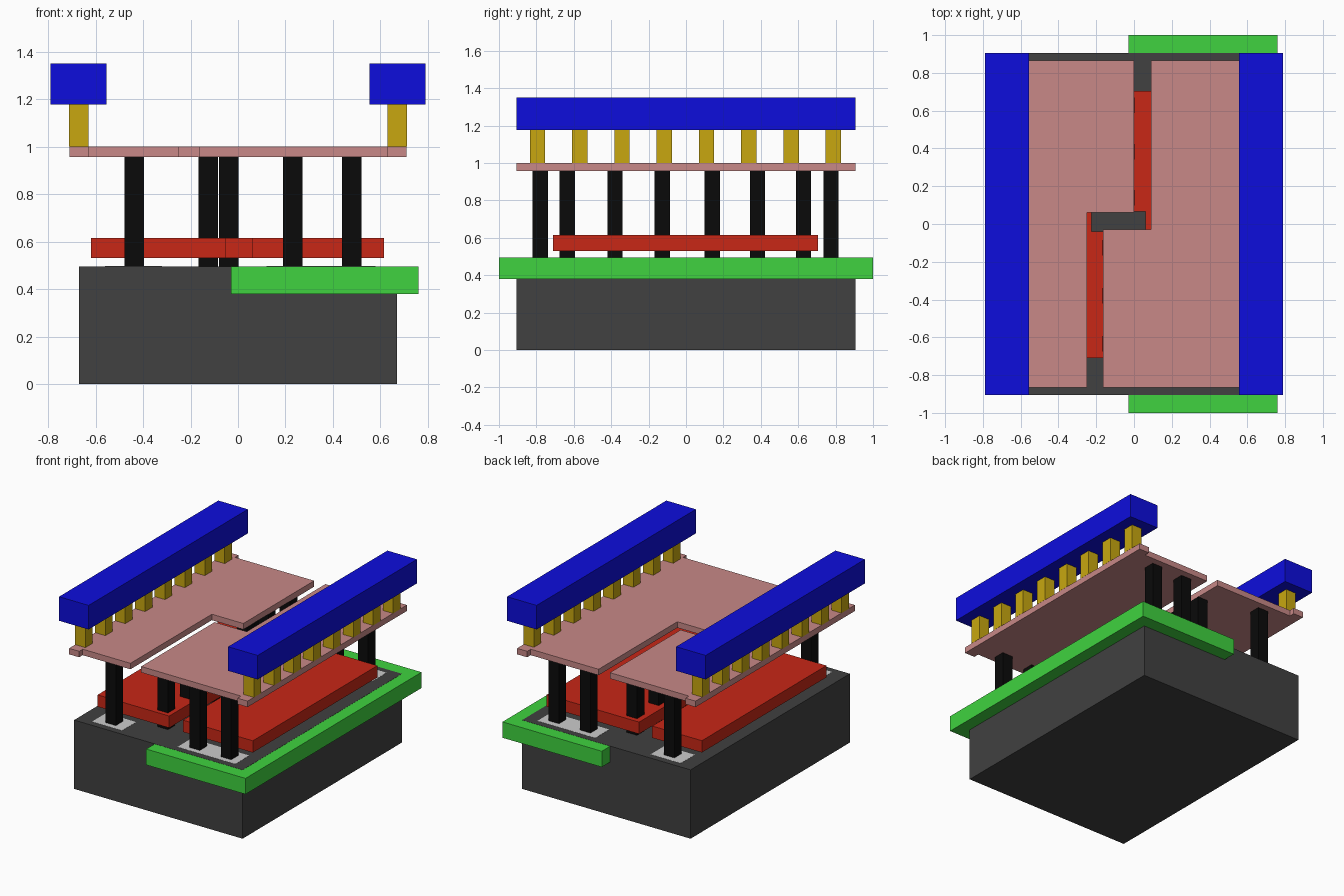
import bpy

if "Cube" in bpy.data.objects:
    bpy.data.objects.remove(bpy.data.objects["Cube"])

def material(name, r, g, b):
    m = bpy.data.materials.new(name)
    m.diffuse_color = (r, g, b, 1)
    m.use_nodes = True
    m.node_tree.nodes["Principled BSDF"].inputs["Base Color"].default_value = m.diffuse_color
    return m

DARK = material("dark_grey", 0.052, 0.052, 0.052)
BLACK = material("black", 0.003, 0.003, 0.003)
GREEN = material("green", 0.05, 0.65, 0.05)
RED = material("red", 0.58, 0.02, 0.008)
PINK = material("pink", 0.58, 0.25, 0.245)
GOLD = material("gold", 0.58, 0.39, 0.005)
BLUE = material("blue", 0.004, 0.004, 0.72)

def prism(name, outline, z0, z1, mat=None):
    """Extrude a counter-clockwise xy outline from z0 to z1."""
    n = len(outline)
    verts = [(x, y, z) for z in (z0, z1) for x, y in outline]
    faces = [tuple(reversed(range(n))), tuple(range(n, 2 * n))]
    faces += [(i, (i + 1) % n, (i + 1) % n + n, i + n) for i in range(n)]
    mesh = bpy.data.meshes.new(name)
    mesh.from_pydata(verts, [], faces)
    if mat:
        mesh.materials.append(mat)
    obj = bpy.data.objects.new(name, mesh)
    bpy.context.collection.objects.link(obj)
    return obj

def box(name, x0, x1, y0, y1, z0, z1, mat=None):
    return prism(name, [(x0, y0), (x1, y0), (x1, y1), (x0, y1)], z0, z1, mat)

def post(name, x, y, z0, z1, mat):
    return box(name, x - 0.041, x + 0.041, y - 0.041, y + 0.041, z0, z1, mat)

# Base block and the slab let into its right half
box("base_block", -0.67, 0.67, -0.905, 0.905, 0, 0.495, DARK)
box("side_slab", -0.03, 0.76, -1, 1, 0.38, 0.494, GREEN)

# Contact pads under the end posts, practically flush with the base
for s, end in ((-1, "front"), (1, "back")):
    y0, y1 = sorted((s * 0.70, s * 0.86))
    box(f"left_pad_{end}", -0.56, -0.32, y0, y1, 0.48, 0.496)
    box(f"right_pad_{end}", 0.12, 0.58, y0, y1, 0.48, 0.496)

# Lower pair of interlocking plates
prism("lower_plate_left", [(-0.62, -0.71), (-0.05, -0.71), (-0.05, -0.04),
      (-0.225, -0.04), (-0.225, 0.705), (-0.62, 0.705)], 0.53, 0.615, RED)
prism("lower_plate_right", [(0.06, -0.71), (0.615, -0.71), (0.615, 0.705),
      (-0.12, 0.705), (-0.12, 0.065), (0.06, 0.065)], 0.53, 0.615, RED)

# Upper pair of interlocking plates
prism("upper_plate_left", [(-0.63, -0.865), (-0.25, -0.865), (-0.25, 0.06),
      (0.0, 0.06), (0.0, 0.865), (-0.63, 0.865)], 0.957, 1.0, PINK)
prism("upper_plate_right", [(-0.165, -0.865), (0.63, -0.865), (0.63, 0.865),
      (0.09, 0.865), (0.09, -0.03), (-0.165, -0.03)], 0.957, 1.0, PINK)

# Black posts: three at each end and three along each inner edge
spots = [(x, y) for y in (-0.78, 0.775) for x in (-0.438, 0.23, 0.48)]
spots += [(-0.125, y) for y in (-0.635, -0.38, -0.127)]
spots += [(-0.038, y) for y in (0.14, 0.382, 0.628)]
for i, (x, y) in enumerate(spots):
    post(f"black_post_{i + 1}", x, y, 0.495, 0.957, BLACK)

# Side rails: plate edge strip, row of short posts, top beam
for s, side in ((-1, "left"), (1, "right")):
    x0, x1 = sorted((s * 0.63, s * 0.71))
    box(f"edge_strip_{side}", x0, x1, -0.905, 0.905, 0.957, 1.0, PINK)
    for i in range(8):
        post(f"gold_post_{side}_{i + 1}", s * 0.67, -0.794 + i * 0.226, 1.0, 1.177, GOLD)
    x0, x1 = sorted((s * 0.555, s * 0.79))
    box(f"top_beam_{side}", x0, x1, -0.905, 0.905, 1.177, 1.35, BLUE)
